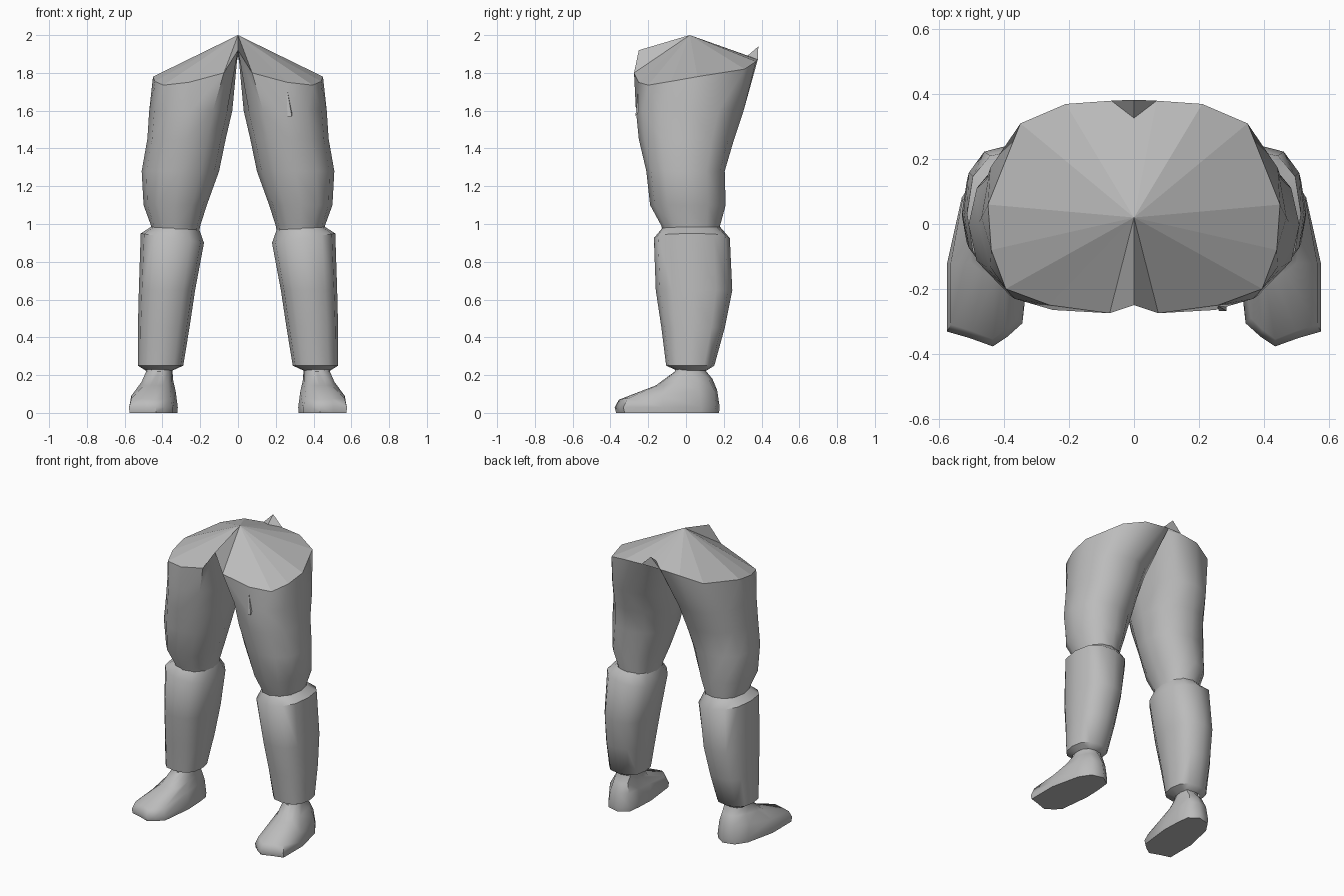
import bpy, bmesh, math
from mathutils import Vector

if "Cube" in bpy.data.objects:
    bpy.data.objects.remove(bpy.data.objects["Cube"])

grey = bpy.data.materials.new("plain_grey")
grey.diffuse_color = (0.5, 0.5, 0.5, 1)
grey.use_nodes = True
grey.node_tree.nodes["Principled BSDF"].inputs["Base Color"].default_value = grey.diffuse_color
N = 12


def finish(name, bm, smooth=None):
    bmesh.ops.recalc_face_normals(bm, faces=bm.faces[:])
    me = bpy.data.meshes.new(name)
    bm.to_mesh(me)
    bm.free()
    me.materials.append(grey)
    ob = bpy.data.objects.new(name, me)
    bpy.context.collection.objects.link(ob)
    if smooth:
        bpy.ops.object.select_all(action='DESELECT')
        bpy.context.view_layer.objects.active = ob
        ob.select_set(True)
        bpy.ops.object.shade_smooth_by_angle(angle=math.radians(smooth))
    return ob


def oval(z, x0, x1, y0, y1, power=0.9, tilt=0.0):
    """Rounded ring filling an x/y range; tilt raises its outer side."""
    pts = []
    for i in range(N):
        a = 2 * math.pi * i / N
        c, s = math.cos(a), math.sin(a)
        c = math.copysign(abs(c) ** power, c)
        s = math.copysign(abs(s) ** power, s)
        pts.append(((x0 + x1) / 2 + c * (x1 - x0) / 2,
                    (y0 + y1) / 2 + s * (y1 - y0) / 2, z + c * tilt))
    return pts


def loft(name, rings, side, cap_first=False, cap_last=False, smooth=50):
    bm = bmesh.new()
    rows = [[bm.verts.new((x * side, y, z)) for x, y, z in r] for r in rings]
    for a, b in zip(rows, rows[1:]):
        for i in range(len(a)):
            j = (i + 1) % len(a)
            bm.faces.new((a[i], a[j], b[j], b[i]))
    if cap_first:
        bm.faces.new(rows[0])
    if cap_last:
        bm.faces.new(rows[-1])
    return finish(name, bm, smooth)


# Outer half of the waist edge, from back centre round to front centre
rim = [(0, .33, 1.89), (.07, .38, 1.87), (.21, .37, 1.86), (.35, .31, 1.82),
       (.45, .06, 1.78), (.44, -.08, 1.755), (.395, -.20, 1.735),
       (.26, -.25, 1.75), (.075, -.275, 1.80), (0, -.25, 1.92)]
# Same edge as a closed ring starting at the outer side
thigh_top = [rim[4], rim[3], rim[2], rim[1], rim[0], (0, .15, 1.92),
             (0, -.08, 1.92), rim[9], rim[8], rim[7], rim[6], rim[5]]

for side, label in ((1, "right"), (-1, "left")):
    # Thigh tapering into the knee
    loft(label + "_thigh", [
        thigh_top,
        oval(1.60, .03, .47, -.265, .305),
        oval(1.45, .065, .48, -.25, .255),
        oval(1.28, .10, .51, -.21, .205),
        oval(1.10, .165, .50, -.19, .21),
        oval(0.99, .20, .46, -.13, .18),
        oval(0.93, .21, .46, -.12, .18)], side)
    # Shin sleeve with folded-in ends
    loft(label + "_shin", [
        oval(.985, .21, .46, -.12, .18),
        oval(.925, .18, .515, -.17, .232, .8, .025),
        oval(.65, .227, .525, -.16, .245, .8),
        oval(.45, .257, .53, -.13, .205, .8),
        oval(.25, .29, .53, -.105, .15, .8),
        oval(.225, .345, .49, -.05, .11, .9)], side)
    # Foot: ankle down to a spread sole
    sole = [(.53, .08), (.48, .155), (.40, .175), (.335, .13), (.325, .04),
            (.32, -.08), (.345, -.30), (.39, -.34), (.435, -.37),
            (.505, -.345), (.575, -.325), (.575, -.12)]
    instep = [(.53, .07, .12), (.47, .15, .12), (.40, .165, .12), (.345, .13, .12),
              (.335, .04, .12), (.33, -.08, .115), (.36, -.29, .075),
              (.395, -.325, .075), (.435, -.355, .07), (.50, -.33, .075),
              (.565, -.31, .075), (.565, -.12, .09)]
    ridge = [(.50, .06, .18), (.465, .12, .18), (.41, .14, .18), (.36, .12, .18),
             (.345, .04, .18), (.35, -.04, .17), (.37, -.12, .145),
             (.40, -.15, .145), (.43, -.16, .145), (.465, -.15, .145),
             (.50, -.12, .145), (.51, -.05, .165)]
    ankle = [(.418 + (x - .43) * .85, .03 + (y - .0) * .55, .22) for x, y, z in ridge]
    rim_low = [(x, y, .03) for x, y in
               [((p[0] - .44) * 1.01 + .44, p[1] * 1.02) for p in sole]]
    loft(label + "_foot", [
        [(x, y, .25) for x, y, z in ankle], ankle, ridge, instep, rim_low,
        [(x, y, 0) for x, y in sole]], side, cap_last=True)

# Faceted waist cap fanning out from its peak
bm = bmesh.new()
loop = rim + [(-x, y, z) for x, y, z in rim[-2:0:-1]]
verts = [bm.verts.new(p) for p in loop]
peak = bm.verts.new((0, .02, 2.0))
for i, v in enumerate(verts):
    bm.faces.new((v, verts[(i + 1) % len(verts)], peak))
finish("waist_cap", bm)

# Small raised point at the back of the waist
bm = bmesh.new()
a, b, c, tip = [bm.verts.new(p) for p in
                ((-.07, .38, 1.87), (.07, .38, 1.87), (0, .325, 1.89), (0, .383, 1.94))]
for f in ((a, c, tip), (c, b, tip), (a, tip, b)):
    bm.faces.new(f)
finish("back_point", bm)

# Thin sliver of fabric on the front of one thigh
bm = bmesh.new()
a, b, c, d = [bm.verts.new(p) for p in
              ((.255, -.25, 1.74), (.285, -.268, 1.57), (.262, -.268, 1.57), (.285, -.235, 1.62))]
for f in ((a, b, c), (a, d, b), (c, b, d)):
    bm.faces.new(f)
finish("front_sliver", bm)
